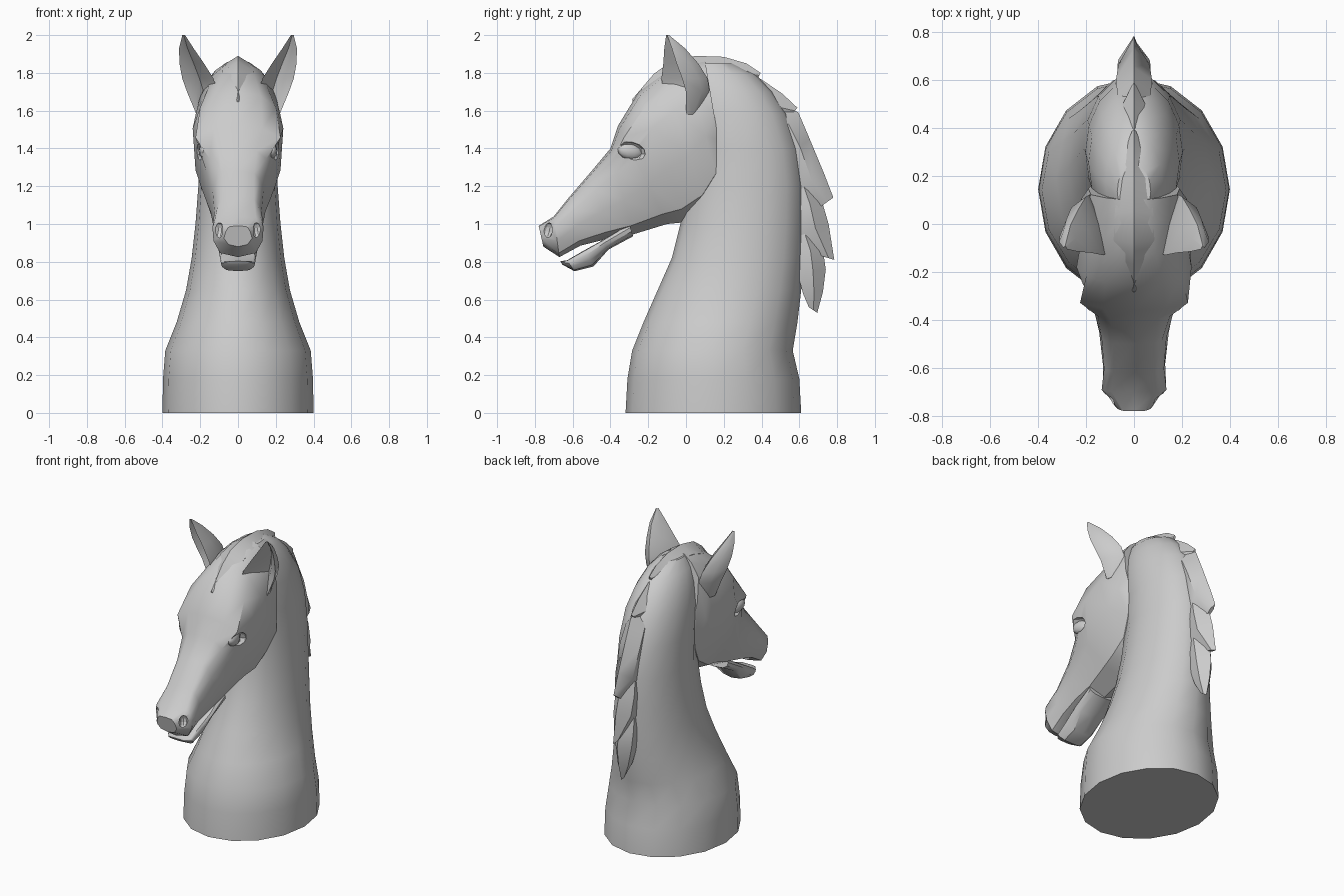
import bpy, bmesh, math
from mathutils import Vector


def loft(name, rings, angle=40):
    """Skin a list of equal-length point rings into a closed, smooth-shaded object."""
    bm = bmesh.new()
    vs = [[bm.verts.new(p) for p in r] for r in rings]
    n = len(rings[0])
    for a, b in zip(vs, vs[1:]):
        for i in range(n):
            j = (i + 1) % n
            bm.faces.new((a[i], a[j], b[j], b[i]))
    bm.faces.new(vs[0])
    bm.faces.new(vs[-1])
    bmesh.ops.recalc_face_normals(bm, faces=bm.faces)
    me = bpy.data.meshes.new(name)
    bm.to_mesh(me)
    bm.free()
    ob = bpy.data.objects.new(name, me)
    bpy.context.collection.objects.link(ob)
    smooth(ob, angle)
    return ob


def smooth(ob, angle=40):
    bpy.ops.object.select_all(action='DESELECT')
    ob.select_set(True)
    bpy.context.view_layer.objects.active = ob
    bpy.ops.object.shade_smooth_by_angle(angle=math.radians(angle))


def ball(name, loc, scale, rot=(0, 0, 0)):
    bpy.ops.mesh.primitive_uv_sphere_add(segments=10, ring_count=6, location=loc, rotation=rot)
    ob = bpy.context.object
    ob.name = name
    ob.scale = scale
    return ob


LEVELS = (0.03, 0.12, 0.28, 0.6, 0.9)


def face_ring(sec):
    """Symmetric section from a top point to a bottom point with half widths at LEVELS."""
    ty, tz, by, bz, *ws = sec
    side = [(w, ty + (by - ty) * t, tz + (bz - tz) * t) for w, t in zip(ws, LEVELS)]
    return ([(0, ty, tz)] + side + [(0, by, bz)]
            + [(-x, y, z) for x, y, z in reversed(side)])


# Neck and base: elliptical sections (z, front y, back y, half width)
neck = [(0, -.32, .61, .40), (.18, -.31, .60, .397), (.33, -.285, .565, .385),
        (.48, -.225, .59, .325), (.65, -.15, .61, .275), (.82, -.075, .62, .245),
        (1.0, -.03, .625, .225), (1.2, .0, .625, .21), (1.4, .0, .60, .203),
        (1.58, -.03, .54, .19), (1.7, -.04, .46, .16), (1.79, -.02, .37, .12),
        (1.85, .02, .25, .07)]
loft("neck", [[(w * math.cos(k * math.tau / 16), (f + b) / 2 + (b - f) / 2 * math.sin(k * math.tau / 16), z)
               for k in range(16)] for z, f, b, w in neck])

# Head from nose to the back of the cheek
head = loft("head", [face_ring(s) for s in [
    (-.78, .99, -.755, .88, .045, .055, .065, .075, .05),
    (-.70, 1.04, -.67, .825, .095, .125, .135, .13, .095),
    (-.62, 1.14, -.56, .885, .085, .105, .125, .13, .10),
    (-.50, 1.28, -.42, .92, .085, .115, .135, .145, .11),
    (-.40, 1.40, -.28, .945, .10, .15, .165, .17, .11),
    (-.36, 1.52, -.10, 1.0, .13, .225, .20, .20, .13),
    (-.25, 1.70, .0, 1.01, .12, .20, .24, .225, .15),
    (-.13, 1.80, .11, 1.08, .09, .16, .22, .225, .155),
    (.0, 1.86, .175, 1.20, .07, .14, .20, .22, .18),
    (.10, 1.87, .18, 1.40, .06, .12, .18, .19, .17)]], 35)

# Lower jaw and lip, leaving a thin mouth slit
loft("lower_jaw", [face_ring(s) for s in [
    (-.665, .803, -.655, .785, .04, .055, .06, .055, .035),
    (-.63, .808, -.59, .75, .08, .088, .09, .085, .06),
    (-.54, .86, -.49, .775, .09, .095, .098, .09, .065),
    (-.44, .915, -.41, .865, .10, .105, .11, .10, .08),
    (-.30, 1.0, -.28, .935, .09, .10, .11, .11, .08)]], 35)

# Nostrils and eye sockets cut from the head, with eyeballs set inside
for s, side in ((1, "right"), (-1, "left")):
    cutters = [ball("nostril_cutter_" + side, (s * .105, -.735, .965), (.03, .032, .045), (-.3, 0, s * .6)),
               ball("eye_cutter_" + side, (s * .222, -.295, 1.385), (.05, .085, .05), (-.2, 0, s * .2))]
    for c in cutters:
        c.hide_render = True
        c.hide_viewport = True
        m = head.modifiers.new(c.name, 'BOOLEAN')
        m.operation = 'DIFFERENCE'
        m.solver = 'EXACT'
        m.object = c
    smooth(ball("eyeball_" + side, (s * .172, -.295, 1.385), (.035, .07, .045), (-.2, 0, s * .2)))

# Ears: crescents (z, inner edge, outer edge, back) opening forward and outward
ear = [(1.58, (.13, -.02), (.22, .0), (.19, .06)), (1.70, (.105, -.12), (.27, .0), (.18, .125)),
       (1.77, (.13, -.13), (.295, -.02), (.20, .115)), (1.85, (.18, -.12), (.31, -.05), (.23, .065)),
       (1.93, (.235, -.115), (.312, -.075), (.265, -.005)), (2.0, (.28, -.105), (.295, -.1), (.287, -.09))]
for s, side in ((1, "right"), (-1, "left")):
    rings = []
    for z, i, o, b in ear:
        i, o, b = Vector(i), Vector(o), Vector(b)
        mid = (i + o) / 2
        pts = [i, (i + b) / 2 + ((i + b) / 2 - o) * .12, b, (o + b) / 2 + ((o + b) / 2 - i) * .12, o,
               o.lerp(b, .45).lerp(mid, .25), b.lerp(mid, .3), i.lerp(b, .45).lerp(mid, .25)]
        rings.append([(s * p.x, p.y, z) for p in pts])
    loft("ear_" + side, rings)

# Mane: overlapping locks (outer y, z, inner y, z, half width)
locks = [
    [(-.285, 1.66, -.28, 1.64, .005), (-.17, 1.795, -.12, 1.70, .06), (-.08, 1.86, -.05, 1.74, .085),
     (.05, 1.89, .05, 1.78, .08), (.20, 1.885, .17, 1.78, .065), (.32, 1.85, .27, 1.74, .045),
     (.395, 1.80, .38, 1.77, .008)],
    [(.22, 1.84, .16, 1.72, .03), (.40, 1.765, .33, 1.64, .065), (.51, 1.69, .43, 1.54, .06),
     (.59, 1.615, .56, 1.58, .01)],
    [(.47, 1.66, .38, 1.55, .04), (.595, 1.59, .48, 1.45, .07), (.655, 1.45, .54, 1.36, .075),
     (.73, 1.27, .59, 1.18, .065), (.78, 1.14, .71, 1.09, .012)],
    [(.63, 1.32, .55, 1.25, .04), (.72, 1.12, .58, 1.08, .07), (.755, 1.0, .60, .95, .065),
     (.785, .81, .72, .83, .012)],
    [(.64, 1.05, .56, 1.0, .04), (.725, .86, .58, .85, .065), (.74, .76, .59, .74, .06),
     (.725, .64, .62, .63, .04), (.695, .53, .65, .56, .008)]]
for k, lock in enumerate(locks):
    rings = []
    for oy, oz, iy, iz, w in lock:
        my, mz = oy * .55 + iy * .45, oz * .55 + iz * .45
        rings.append([(0, oy, oz), (w, my, mz), (w * .8, iy, iz), (-w * .8, iy, iz), (-w, my, mz)])
    loft("mane_lock_%d" % (k + 1), rings)
